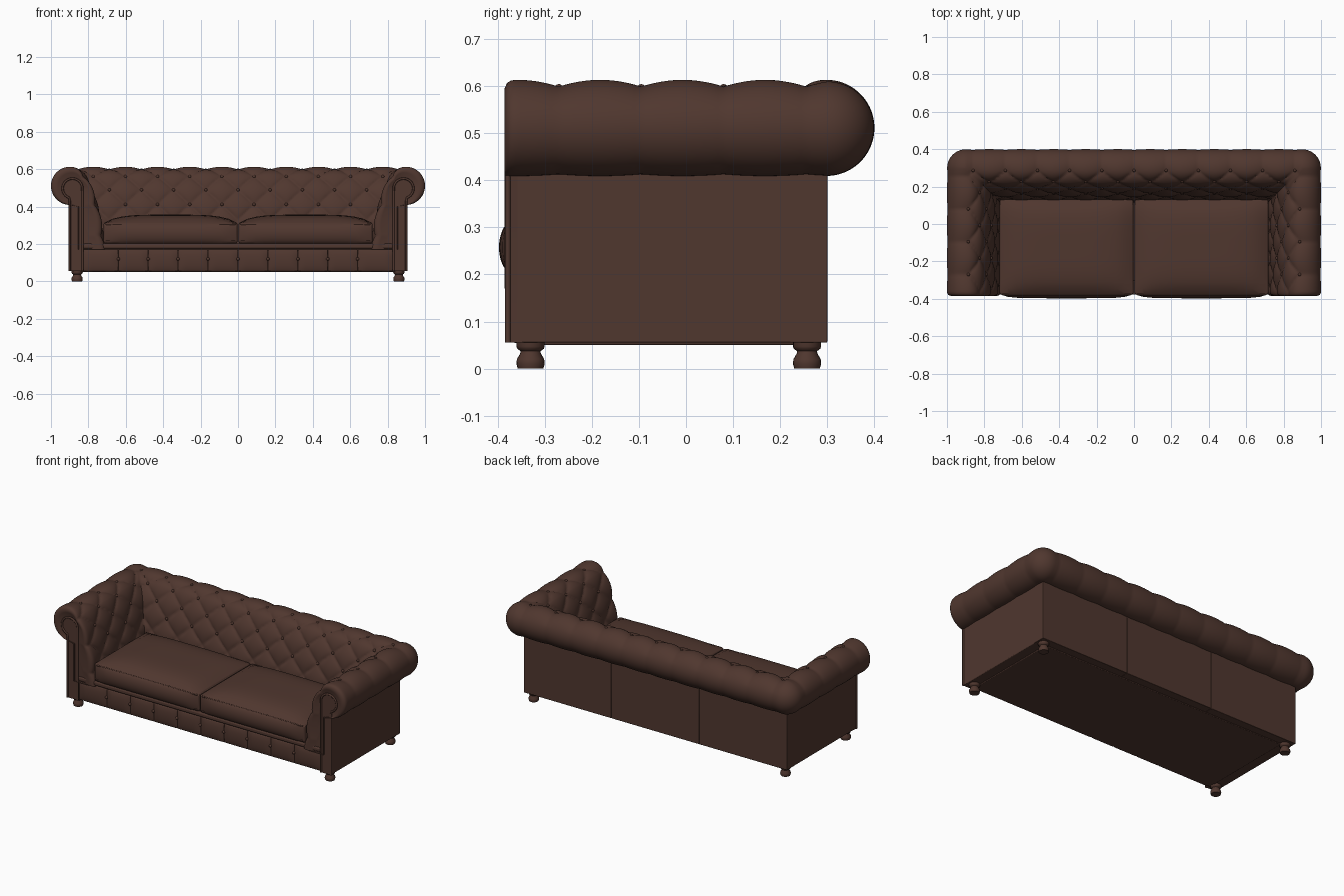
import bpy, bmesh
from math import sin, cos, pi, radians
from mathutils import Vector
from mathutils.geometry import interpolate_bezier

old = bpy.data.objects.get("Cube")
if old:
    bpy.data.objects.remove(old, do_unlink=True)

leather = bpy.data.materials.new("brown leather")
leather.use_nodes = True
colour = (0.080, 0.038, 0.028, 1)
leather.diffuse_color = colour
leather.node_tree.nodes["Principled BSDF"].inputs["Base Color"].default_value = colour

WALL_X, WALL_Y, FRONT = 0.9, 0.3, -0.362
BACK_STEP, ARM_STEP, ROW = 0.172, 0.175, 0.085
ARM_START = -0.27


def finish(name, bm, bevel=0.0, angle=40):
    bmesh.ops.recalc_face_normals(bm, faces=bm.faces)
    mesh = bpy.data.meshes.new(name)
    bm.to_mesh(mesh)
    bm.free()
    mesh.materials.append(leather)
    ob = bpy.data.objects.new(name, mesh)
    bpy.context.collection.objects.link(ob)
    bpy.ops.object.select_all(action="DESELECT")
    ob.select_set(True)
    bpy.context.view_layer.objects.active = ob
    if bevel:
        mod = ob.modifiers.new("soft edges", "BEVEL")
        mod.width, mod.segments, mod.limit_method = bevel, 3, "ANGLE"
        mod.angle_limit = radians(50)
    bpy.ops.object.shade_smooth_by_angle(angle=radians(angle))
    return ob


def puffy_box(name, lo, hi, top=0.0, front=0.0, cuts=0, bevel=0.004):
    """Box whose top and front faces swell outward."""
    bm = bmesh.new()
    bmesh.ops.create_cube(bm, size=2)
    if cuts:
        bmesh.ops.subdivide_edges(bm, edges=bm.edges[:], cuts=cuts, use_grid_fill=True)
    lo, hi = Vector(lo), Vector(hi)
    for v in bm.verts:
        x, y, z = v.co
        swell = Vector((0, 0, 0))
        if z > 0:
            swell.z = top * z * ((1 - x ** 4) * (1 - y ** 4)) ** 0.8
        if y < 0:
            swell.y = front * y * ((1 - x ** 6) * (1 - z * z)) ** 0.7
        v.co = [(a + b) / 2 + (b - a) / 2 * c for a, b, c in zip(lo, hi, v.co)]
        v.co += swell
    return finish(name, bm, bevel)


def tube(name, points, radius):
    """Piping along a path."""
    cu = bpy.data.curves.new(name, "CURVE")
    cu.dimensions = "3D"
    cu.bevel_depth, cu.bevel_resolution = radius, 2
    sp = cu.splines.new("POLY")
    sp.points.add(len(points) - 1)
    for p, co in zip(sp.points, points):
        p.co = (*co, 1)
    cu.materials.append(leather)
    bpy.context.collection.objects.link(bpy.data.objects.new(name, cu))


# Rolled cross-section: u is the distance outside the wall plane
CEN, RAD = Vector((-0.002, 0.511)), 0.102
roll = [CEN + RAD * Vector((cos(radians(d)), sin(radians(d)))) for d in range(-90, 140, 4)]
slope = interpolate_bezier(Vector((-0.080, 0.577)), Vector((-0.138, 0.508)),
                           Vector((-0.185, 0.30)), Vector((-0.19, 0.17)), 60)
profile = roll + [Vector(p[:2]) for p in slope]
row_zero = min(range(len(roll)), key=lambda i: (roll[i] - CEN).angle_signed(Vector((-0.17, 1))) ** 2)
along = [0.0]
for p, q in zip(profile, profile[1:]):
    along.append(along[-1] + (q - p).length)
along = [d - along[row_zero] for d in along]
normals = []
for i in range(len(profile)):
    t = profile[min(i + 1, len(profile) - 1)] - profile[max(i - 1, 0)]
    normals.append(Vector((t.y, -t.x)).normalized())


def tufted(i, a):
    """Profile point i pulled in by the diamond folds at lattice coordinate a."""
    b = max(along[i], 0) / (2 * ROW)
    pillow = abs(sin(pi * (a + b)) * sin(pi * (a - b))) ** 0.4
    depth = 0.017
    if along[i] < 0:
        depth = max(0.004, 0.017 + 0.1 * along[i])
    return profile[i] - normals[i] * depth * (1 - pillow)


def ring(kind, t, side=1):
    """One cross-section of the upholstery, as 3D points."""
    out = []
    for i in range(len(profile) + 2):
        if i < len(profile):
            u, z = profile[i]
        else:
            u, z = -0.05, (0.17, 0.40)[i - len(profile)]
        inner = min(u, 0)
        if kind == "arm":
            y = FRONT + t * (WALL_Y + inner - FRONT)
            a = (y - ARM_START) / ARM_STEP
        elif kind == "back":
            x = t * (WALL_X + inner)
            a = x / BACK_STEP
        else:
            a = (WALL_Y + inner - ARM_START) / ARM_STEP
        if i < len(profile):
            u, z = tufted(i, a)
        if kind == "arm":
            out.append(Vector((side * (WALL_X + u), y, z)))
        elif kind == "back":
            out.append(Vector((x, WALL_Y + u, z)))
        else:
            c, s = (cos(t), sin(t)) if u > 0 else (1, 1)
            out.append(Vector((side * (WALL_X + u * c), WALL_Y + u * s, z)))
    return out


def arm_end(side):
    """Rounded front end of an arm, from the tip inward."""
    base = ring("arm", 0, side)
    rings = []
    for y, f in ((-0.372, 0.5), (-0.384, 0.28), (-0.385, 0.16), (-0.380, 0.06), (-0.372, 0.015)):
        rings.append([p.lerp(Vector((side * 0.865, 0, min(p.z, 0.5))), f) for p in base])
        for p in rings[-1]:
            p.y = y
    return rings


# Tufted arms and back in one sweep
def half(side):
    arm = arm_end(side) + [ring("arm", k / 60, side) for k in range(60)]
    return arm + [ring("corner", pi / 2 * k / 10, side) for k in range(11)]


rings = half(-1) + [ring("back", k / 90 - 1) for k in range(1, 180)] + half(1)[::-1]
bm = bmesh.new()
rows = [[bm.verts.new(p) for p in r] for r in rings]
n = len(rows[0])
for r, s in zip(rows, rows[1:]):
    for i in range(n):
        bm.faces.new((r[i], r[(i + 1) % n], s[(i + 1) % n], s[i]))
bm.faces.new(rows[0])
bm.faces.new(rows[-1])
bmesh.ops.remove_doubles(bm, verts=bm.verts, dist=0.0002)
finish("tufted_arms_and_back", bm, angle=60)

# Buttons in the folds
spots = []
for r in range(4):
    i = min(range(len(profile)), key=lambda k: abs(along[k] - r * ROW))
    u, z = tufted(i, r / 2)
    for k in range(-6, 7):
        x = (k + r % 2 / 2) * BACK_STEP
        if abs(x) < WALL_X + u + 0.01:
            spots.append((x, WALL_Y + u, z))
    for k in range(4):
        y = ARM_START + (k + r % 2 / 2) * ARM_STEP
        if y < WALL_Y + u - 0.04:
            spots += [(s * (WALL_X + u), y, z) for s in (-1, 1)]
spots += [(k * 0.16, -0.368, 0.12) for k in range(-4, 5)]
bm = bmesh.new()
for p in spots:
    made = bmesh.ops.create_uvsphere(bm, u_segments=10, v_segments=6, radius=0.009)
    bmesh.ops.translate(bm, verts=made["verts"], vec=p)
finish("buttons", bm)

# Outer walls
for side, word in ((1, "left"), (-1, "right")):
    xs = sorted((side * 0.83, side * 0.9))
    puffy_box(word + "_side_wall", (xs[0], -0.362, 0.055), (xs[1], 0.298, 0.43))
    # Scroll-shaped arm facing with piping
    outline = [(0.832, 0.055), (0.832, 0.48)]
    outline += [(0.885 + 0.053 * cos(radians(d)), 0.497 + 0.053 * sin(radians(d)))
                for d in range(170, -75, -12)]
    outline += [(0.9, 0.43), (0.9, 0.055)]
    bm = bmesh.new()
    face = bm.faces.new([bm.verts.new((side * x, -0.378, z)) for x, z in outline])
    made = bmesh.ops.extrude_face_region(bm, geom=[face])["geom"]
    bmesh.ops.translate(bm, verts=[g for g in made if isinstance(g, bmesh.types.BMVert)],
                        vec=(0, 0.03, 0))
    finish(word + "_arm_facing", bm, angle=30)
    tube(word + "_facing_piping", [(side * x, -0.378, z) for x, z in outline], 0.006)

for k in range(3):
    puffy_box("back_panel_%d" % (k + 1), (-0.9 + k * 0.6, 0.22, 0.055),
              (-0.3 + k * 0.6, 0.3, 0.43), bevel=0.003)

# Seat base, front rail and trim band
puffy_box("seat_base", (-0.84, -0.355, 0.05), (0.84, 0.25, 0.2))
edges = [-0.83] + [k * 0.16 for k in range(-4, 5)] + [0.83]
for k, (a, b) in enumerate(zip(edges, edges[1:])):
    puffy_box("front_rail_pad_%d" % (k + 1), (a, -0.366, 0.054), (b, -0.32, 0.17),
              front=0.009, cuts=7, bevel=0.005)
puffy_box("front_trim_band", (-0.83, -0.378, 0.174), (0.83, -0.3, 0.203), bevel=0.01)

# Seat cushions with piped edges
for side, word in ((1, "left"), (-1, "right")):
    xs = sorted((side * 0.004, side * 0.718))
    puffy_box(word + "_seat_cushion", (xs[0], -0.375, 0.203), (xs[1], 0.13, 0.312),
              top=0.045, front=0.022, cuts=15, bevel=0.016)
    for z in (0.215, 0.306):
        tube(word + "_cushion_piping", [(side * x, y, z) for x, y in
             ((0.008, 0.1), (0.008, -0.365), (0.02, -0.377), (0.70, -0.377),
              (0.714, -0.365), (0.714, 0.1))], 0.005)

# Turned feet
turning = [(0.0, 0.0), (0.027, 0.0), (0.030, 0.010), (0.029, 0.020), (0.022, 0.032),
           (0.021, 0.037), (0.028, 0.042), (0.030, 0.047), (0.030, 0.060), (0.0, 0.060)]
for x, a in ((0.86, "left"), (-0.86, "right")):
    for y, b in ((-0.33, "front"), (0.257, "back")):
        bm = bmesh.new()
        pts = [bm.verts.new((x + r, y, z)) for r, z in turning]
        line = [bm.edges.new(e) for e in zip(pts, pts[1:])]
        bmesh.ops.spin(bm, geom=pts + line, cent=(x, y, 0), axis=(0, 0, 1),
                       angle=2 * pi, steps=20)
        bmesh.ops.remove_doubles(bm, verts=bm.verts, dist=0.0001)
        finish(b + "_" + a + "_foot", bm)
